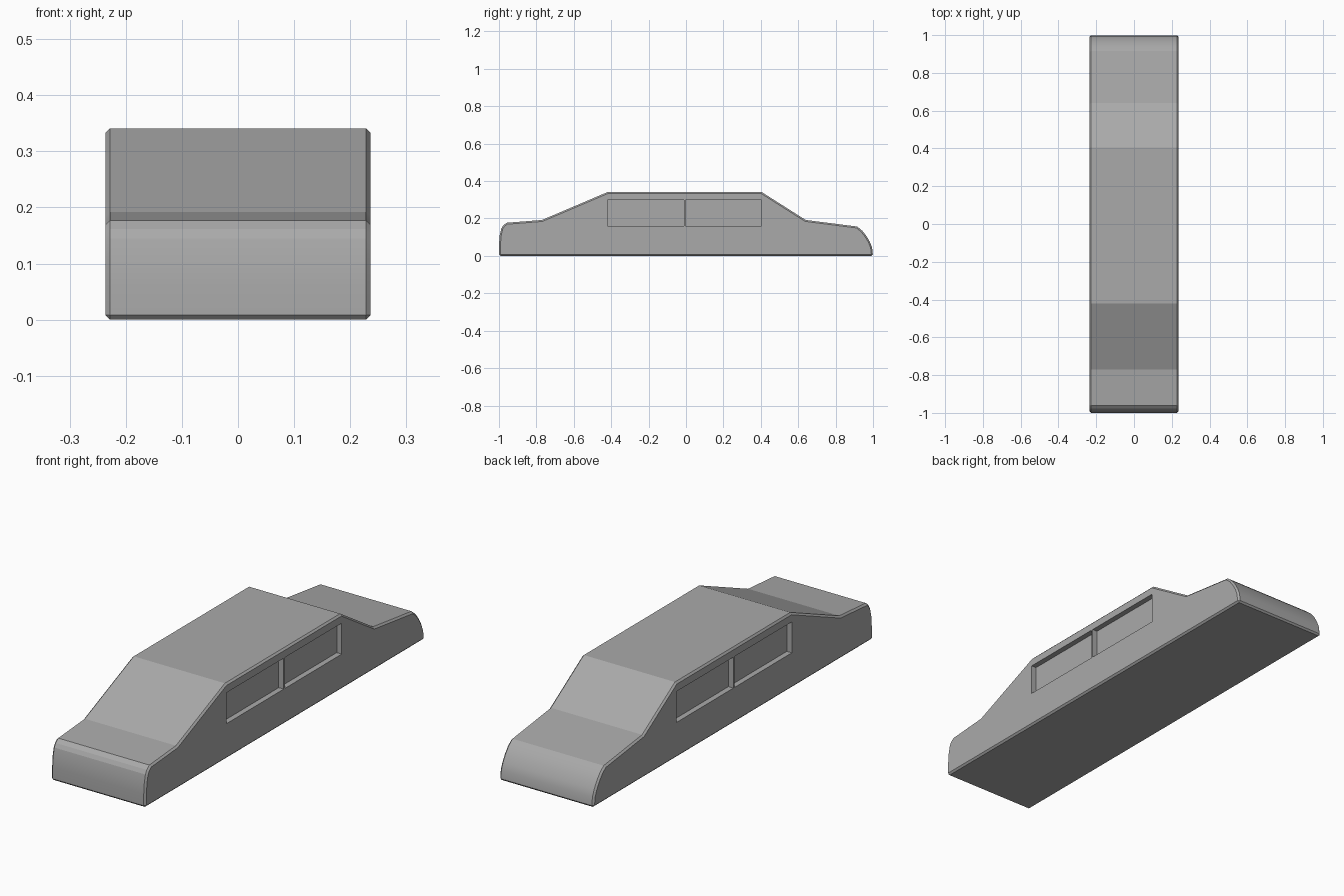
import bpy
import bmesh
from math import radians

cube = bpy.data.objects.get("Cube")
if cube:
    bpy.data.objects.remove(cube, do_unlink=True)

HALF_W = 0.236
RECESS = 0.025

# Single grey finish
grey = bpy.data.materials.new("plain_grey")
grey.use_nodes = True
colour = (0.4, 0.4, 0.4, 1)
grey.diffuse_color = colour
grey.node_tree.nodes["Principled BSDF"].inputs["Base Color"].default_value = colour


def make_object(name, bm):
    bmesh.ops.recalc_face_normals(bm, faces=bm.faces)
    mesh = bpy.data.meshes.new(name)
    bm.to_mesh(mesh)
    bm.free()
    mesh.materials.append(grey)
    obj = bpy.data.objects.new(name, mesh)
    bpy.context.collection.objects.link(obj)
    return obj


def extrude_profile(name, profile):
    bm = bmesh.new()
    face = bm.faces.new([bm.verts.new((-HALF_W, y, z)) for y, z in profile])
    geom = bmesh.ops.extrude_face_region(bm, geom=[face])["geom"]
    verts = [v for v in geom if isinstance(v, bmesh.types.BMVert)]
    bmesh.ops.translate(bm, verts=verts, vec=(2 * HALF_W, 0, 0))
    return make_object(name, bm)


# Car body: side profile of nose, bonnet, cabin, boot and tail
body = extrude_profile("car_body", [
    (-1, 0), (-1, 0.06), (-0.996, 0.11), (-0.988, 0.145), (-0.978, 0.162), (-0.96, 0.177),
    (-0.77, 0.192), (-0.42, 0.341), (0.405, 0.341), (0.64, 0.192),
    (0.915, 0.157), (0.942, 0.135), (0.965, 0.106), (0.983, 0.075), (0.995, 0.045), (1, 0)])

# Narrow chamfer along the sides and the floor
bevel = body.modifiers.new("edge_chamfer", "BEVEL")
bevel.width = 0.008
bevel.segments = 1
bevel.limit_method = "ANGLE"
bevel.angle_limit = radians(60)

# Window recesses on both sides, split by a thin pillar
bm = bmesh.new()
for side in (-1, 1):
    for y0, y1 in ((-0.42, -0.01), (-0.002, 0.405)):
        verts = bmesh.ops.create_cube(bm, size=1)["verts"]
        bmesh.ops.scale(bm, verts=verts, vec=(2 * RECESS, y1 - y0, 0.14))
        bmesh.ops.translate(bm, verts=verts, vec=(side * HALF_W, (y0 + y1) / 2, 0.23))
cutter = make_object("window_cutter", bm)
cutter.hide_render = True

cut = body.modifiers.new("window_recesses", "BOOLEAN")
cut.operation = "DIFFERENCE"
cut.solver = "EXACT"
cut.object = cutter

# Apply the cuts, then shade the rounded ends smoothly
bpy.ops.object.select_all(action="DESELECT")
bpy.context.view_layer.objects.active = body
body.select_set(True)
for name in [m.name for m in body.modifiers]:
    bpy.ops.object.modifier_apply(modifier=name)
bpy.data.objects.remove(cutter, do_unlink=True)
bpy.ops.object.shade_smooth_by_angle(angle=radians(17))
